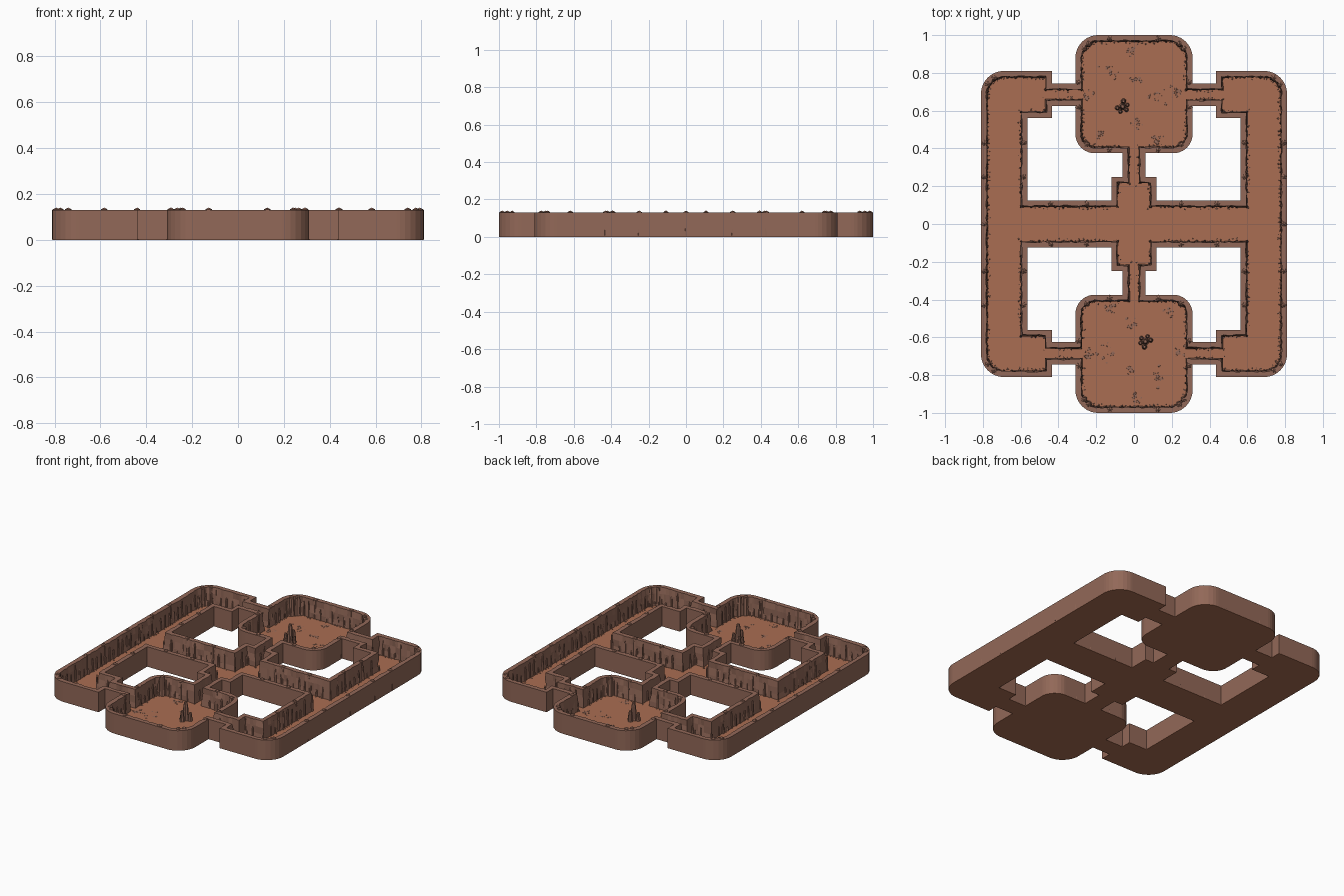
import bpy, bmesh, random
from math import pi, ceil
from mathutils import Vector, Matrix

random.seed(4)
cube = bpy.data.objects.get("Cube")
if cube:
    bpy.data.objects.remove(cube)

WALL_TOP, FLOOR_TOP, THICK = 0.13, 0.012, 0.029


def material(name, rgb):
    m = bpy.data.materials.new(name)
    m.diffuse_color = (*rgb, 1)
    m.use_nodes = True
    b = m.node_tree.nodes["Principled BSDF"]
    b.inputs["Base Color"].default_value = (*rgb, 1)
    b.inputs["Roughness"].default_value = 0.9
    return m


CLAY = material("clay floor", (0.40, 0.155, 0.085))
ROCK = material("brown rock", (0.29, 0.14, 0.098))


def finish(bm, name, mat):
    bmesh.ops.recalc_face_normals(bm, faces=bm.faces)
    mesh = bpy.data.meshes.new(name)
    bm.to_mesh(mesh)
    bm.free()
    mesh.materials.append(mat)
    ob = bpy.data.objects.new(name, mesh)
    bpy.context.collection.objects.link(ob)
    return ob


def fillet(pts):
    """Round the corners of a closed loop of (x, y, radius)."""
    out = []
    for i, (x, y, r) in enumerate(pts):
        p = Vector((x, y))
        if r == 0:
            out.append(p)
            continue
        a = p + (Vector(pts[i - 1][:2]) - p).normalized() * r
        b = p + (Vector(pts[(i + 1) % len(pts)][:2]) - p).normalized() * r
        c = a + b - p
        for k in range(9):
            d = (a - c) * (1 - k / 8) + (b - c) * (k / 8)
            out.append(c + d.normalized() * r)
    return out


def subdivide(loop, step=0.022):
    out = []
    for i, a in enumerate(loop):
        b = loop[(i + 1) % len(loop)]
        n = max(1, ceil((b - a).length / step))
        out += [a.lerp(b, k / n) for k in range(n)]
    return out


def oriented(loop, ccw):
    area = sum(loop[i - 1].cross(loop[i]) for i in range(len(loop)))
    return loop if (area > 0) == ccw else loop[::-1]


def inset(loop, dist, wobble=0.0):
    """Move a loop to its left with mitred corners."""
    out = []
    for i, p in enumerate(loop):
        d0 = (p - loop[i - 1]).normalized()
        d1 = (loop[(i + 1) % len(loop)] - p).normalized()
        n0, n1 = Vector((-d0.y, d0.x)), Vector((-d1.y, d1.x))
        m = (n0 + n1) / max(0.3, 1 + n0.dot(n1))
        out.append(p + m * (dist + random.uniform(-wobble, wobble)))
    return out


# Plan: one quadrant of the outer edge, and one courtyard opening
quarter = [(0.31, 1.0, 0.12), (0.31, 0.745, 0), (0.435, 0.745, 0),
           (0.435, 0.81, 0), (0.81, 0.81, 0.12)]
right = quarter + [(x, -y, r) for x, y, r in reversed(quarter)]
outer = right + [(-x, y, r) for x, y, r in reversed(right)]
opening = [(0.565, 0.125, 0), (0.565, 0.56, 0), (0.435, 0.56, 0), (0.435, 0.625, 0),
           (0.31, 0.625, 0), (0.31, 0.375, 0.1), (0.06, 0.375, 0), (0.06, 0.25, 0),
           (0.12, 0.25, 0), (0.12, 0.125, 0)]
loops = [("outer_wall", oriented(subdivide(fillet(outer)), True))]
for sx, sy, where in [(1, 1, "back_left"), (-1, 1, "back_right"),
                      (1, -1, "front_left"), (-1, -1, "front_right")]:
    pts = [(x * sx, y * sy, r) for x, y, r in opening]
    loops.append((where + "_courtyard_wall", oriented(subdivide(fillet(pts)), False)))

# Floor slab with the four openings
curve = bpy.data.curves.new("floor_outline", "CURVE")
curve.dimensions, curve.fill_mode = "2D", "BOTH"
curve.extrude = FLOOR_TOP / 2
for _, loop in loops:
    spline = curve.splines.new("POLY")
    edge = inset(loop, 0.0008)
    spline.points.add(len(edge) - 1)
    for sp, p in zip(spline.points, edge):
        sp.co = (p.x, p.y, 0, 1)
    spline.use_cyclic_u = True
curve.materials.append(CLAY)
floor = bpy.data.objects.new("floor", curve)
floor.location.z = FLOOR_TOP / 2
bpy.context.collection.objects.link(floor)

# Walls: smooth outside, flat lip, rough inside
for name, loop in loops:
    rows = [(loop, 0.002), (loop, WALL_TOP),
            (inset(loop, THICK, 0.004), WALL_TOP),
            (inset(loop, THICK + 0.002, 0.005), 0.09),
            (inset(loop, THICK + 0.003, 0.005), 0.045),
            (inset(loop, THICK + 0.006, 0.004), FLOOR_TOP - 0.005)]
    bm = bmesh.new()
    rings = [[bm.verts.new((p.x, p.y, z)) for p in ring] for ring, z in rows]
    for lo, hi in zip(rings, rings[1:]):
        for i in range(len(loop)):
            bm.faces.new((lo[i - 1], lo[i], hi[i], hi[i - 1]))
    finish(bm, name, ROCK)


def spike(bm, x, y, r, height, tip=0.45, sides=6):
    """Stubby stalagmite: a tapered column with a blunt point."""
    turn = Matrix.Rotation(random.uniform(0, pi), 4, "Z")
    body, base = height * 0.8, FLOOR_TOP - 0.006
    for z, h, a, b in [(base, body, r, r * 0.7),
                       (base + body, height * 0.2, r * 0.7, r * 0.7 * tip)]:
        bmesh.ops.create_cone(bm, cap_ends=True, segments=sides, radius1=a, radius2=b,
                              depth=h, matrix=Matrix.Translation((x, y, z + h / 2)) @ turn)


def pebble(bm, x, y, r, flat=0.7, z=FLOOR_TOP):
    m = (Matrix.Translation((x, y, z)) @ Matrix.Rotation(random.uniform(0, pi), 4, "Z")
         @ Matrix.Diagonal((r, r * random.uniform(0.7, 1), r * flat, 1)))
    bmesh.ops.create_icosphere(bm, subdivisions=1, radius=1, matrix=m)


# Stalagmites and rubble along the foot of every wall
spikes, rubble = bmesh.new(), bmesh.new()
for _, loop in loops:
    foot = inset(loop, THICK + 0.004)
    stones = inset(loop, THICK + 0.012, 0.007)
    for i, p in enumerate(foot):
        if i % 2 == 0:
            spike(spikes, p.x, p.y, random.uniform(0.005, 0.009), random.uniform(0.03, 0.115))
        if random.random() < 0.75:
            pebble(rubble, stones[i].x, stones[i].y, random.uniform(0.003, 0.007))
finish(spikes, "wall_stalagmites", ROCK)
finish(rubble, "wall_rubble", ROCK)

# Tall columns straddling the walls, capped by boulders
columns = bmesh.new()
spots = [(0.793, 0.43), (0.793, 0.25), (0.583, 0.43), (0.583, 0.25), (0.44, 0.107),
         (0.25, 0.107), (0.128, 0.982), (0.128, 0.393), (0.292, 0.69 + 0.06),
         (0.293, 0.62), (0.775, 0.74), (0.74, 0.775), (0.265, 0.93), (0.24, 0.955), (0.25, 0.42)]
places = [(x * sx, y * sy) for x, y in spots for sx in (1, -1) for sy in (1, -1)]
for x, y in places + [(0.793, 0), (-0.793, 0)]:
    bmesh.ops.create_cone(columns, cap_ends=True, segments=7, radius1=0.019, radius2=0.014,
                          depth=0.125, matrix=Matrix.Translation((x, y, 0.07)))
    pebble(columns, x, y, 0.017, 0.8, z=0.127)
finish(columns, "wall_columns", ROCK)

# Each chamber: a central stalagmite cluster and gravel patches; second is a half turn of first
cluster = [(-0.06, 0.622, 0.02, 0.122), (-0.088, 0.615, 0.014, 0.06), (-0.04, 0.605, 0.013, 0.05),
           (-0.055, 0.65, 0.015, 0.075), (-0.035, 0.63, 0.012, 0.04), (-0.072, 0.595, 0.012, 0.035)]
patches = [(-0.13, 0.81, 0.045), (-0.01, 0.92, 0.03), (0.13, 0.68, 0.045), (0.23, 0.69, 0.035),
           (-0.24, 0.68, 0.03), (0.01, 0.53, 0.035), (0.02, 0.77, 0.025), (0.12, 0.45, 0.03),
           (-0.18, 0.47, 0.025)]
for sign, where in [(1, "back"), (-1, "front")]:
    bm = bmesh.new()
    for x, y, r, h in cluster:
        spike(bm, x * sign, y * sign, r, h, 0.6, 8)
    finish(bm, where + "_stalagmite_cluster", ROCK)
    bm = bmesh.new()
    for x, y, spread in patches:
        for _ in range(12):
            pebble(bm, x * sign + random.gauss(0, spread / 2), y * sign + random.gauss(0, spread / 2),
                   random.uniform(0.003, 0.011), 0.2)
    finish(bm, where + "_gravel", ROCK)
